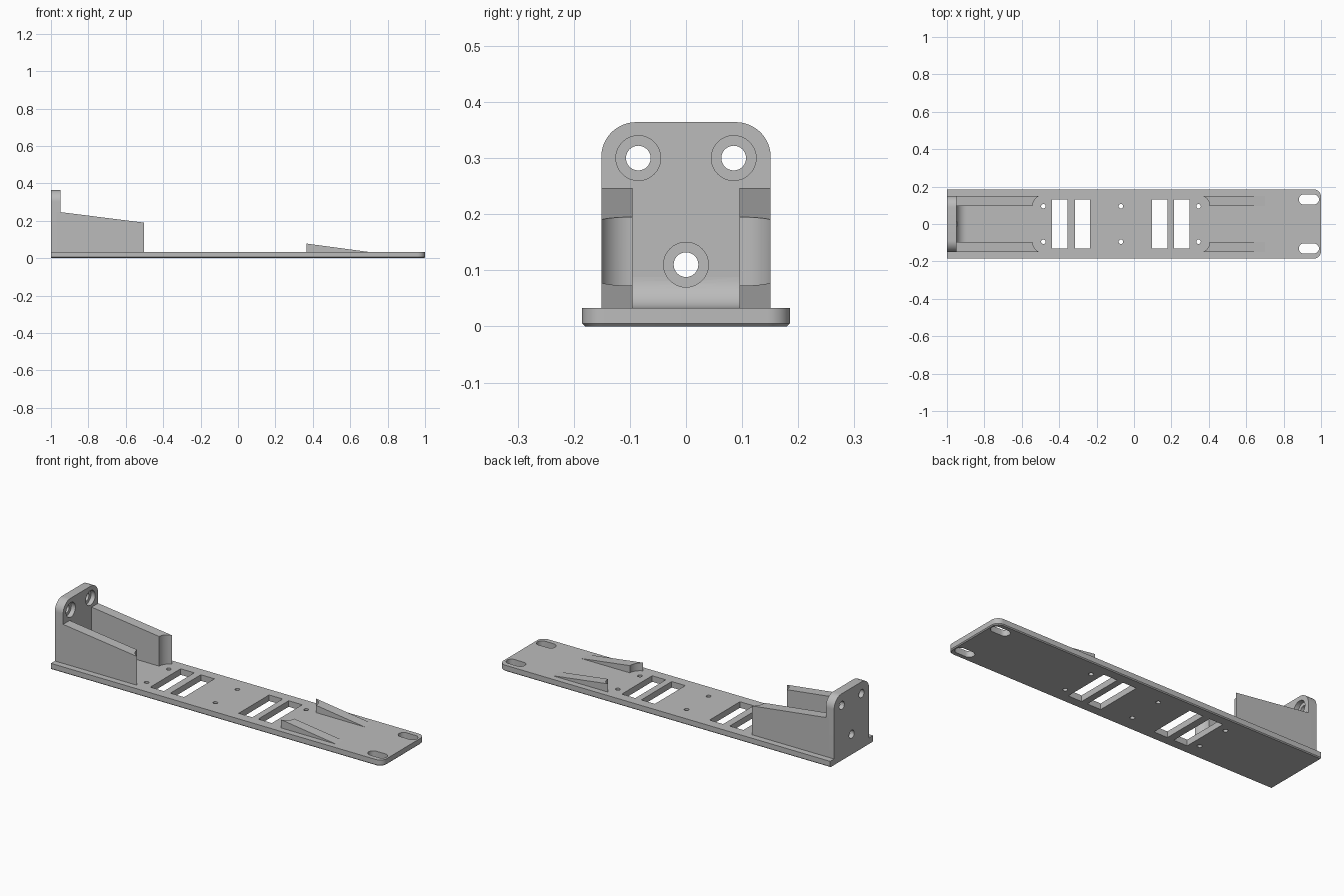
import bpy, bmesh
from math import sin, cos, pi, radians
from mathutils import Vector

cube = bpy.data.objects.get("Cube")
if cube:
    bpy.data.objects.remove(cube)

grey = bpy.data.materials.new("plain grey")
grey.use_nodes = True
grey.diffuse_color = (0.5, 0.5, 0.5, 1)
grey.node_tree.nodes["Principled BSDF"].inputs["Base Color"].default_value = (0.5, 0.5, 0.5, 1)

PLATE_TOP = 0.033
INNER, OUTER = 0.095, 0.151   # rail faces
WALL_FRONT = -0.95


def arc(cx, cy, r, start, end, n=12):
    return [(cx + r * cos(radians(start + (end - start) * i / n)),
             cy + r * sin(radians(start + (end - start) * i / n))) for i in range(n + 1)]


def circle(cx, cy, r):
    return arc(cx, cy, r, 0, 360, 32)[:-1]


def rect(x0, x1, y0, y1):
    return [(x0, y0), (x1, y0), (x1, y1), (x0, y1)]


# Extrude a closed outline along the named axis
def prism(name, outline, lo, hi, axis="z", edit=None):
    place = {"z": lambda u, v, w: (u, v, w),
             "x": lambda u, v, w: (w, u, v),
             "y": lambda u, v, w: (u, w, v)}[axis]
    bm = bmesh.new()
    face = bm.faces.new([bm.verts.new(place(u, v, lo)) for u, v in outline])
    ext = bmesh.ops.extrude_face_region(bm, geom=[face])
    shift = Vector(place(0, 0, hi - lo))
    bmesh.ops.translate(bm, vec=shift, verts=[g for g in ext["geom"] if isinstance(g, bmesh.types.BMVert)])
    if edit:
        edit(bm)
    bmesh.ops.recalc_face_normals(bm, faces=bm.faces)
    mesh = bpy.data.meshes.new(name)
    bm.to_mesh(mesh)
    bm.free()
    obj = bpy.data.objects.new(name, mesh)
    bpy.context.collection.objects.link(obj)
    mesh.materials.append(grey)
    return obj


def activate(obj):
    bpy.ops.object.select_all(action="DESELECT")
    obj.select_set(True)
    bpy.context.view_layer.objects.active = obj


def cut(obj, cutters):
    activate(obj)
    for cutter in cutters:
        mod = obj.modifiers.new("cut", "BOOLEAN")
        mod.operation = "DIFFERENCE"
        mod.solver = "EXACT"
        mod.object = cutter
        bpy.ops.object.modifier_apply(modifier=mod.name)
        bpy.data.objects.remove(cutter)


def smooth(obj):
    activate(obj)
    bpy.ops.object.shade_smooth_by_angle(angle=radians(30))


# Base plate with a chamfered underside and two rounded corners
def chamfer_bottom(bm):
    edges = [e for e in bm.edges if all(v.co.z < 0.001 for v in e.verts)
             and not all(v.co.x < -0.99 for v in e.verts)]
    bmesh.ops.bevel(bm, geom=edges, offset=0.005, segments=1, affect="EDGES")


outline = [(-1, -0.185)] + arc(0.96, -0.145, 0.04, -90, 0) + arc(0.96, 0.145, 0.04, 0, 90) + [(-1, 0.185)]
plate = prism("base_plate", outline, 0, PLATE_TOP, edit=chamfer_bottom)

openings = [rect(x, x + 0.082, -0.131, 0.131) for x in (-0.438, -0.316, 0.096, 0.214)]
for side in (-1, 1):
    openings += [circle(x, side * INNER, 0.012) for x in (-0.485, -0.07, 0.345)]
    y = side * 0.131
    openings.append(arc(0.962, y, 0.027, -90, 90) + arc(0.908, y, 0.027, 90, 270))
cut(plate, [prism("plate_cutter", o, -0.1, 0.1) for o in openings])
smooth(plate)

# Upright end wall with rounded top corners and counterbored holes
outline = [(-OUTER, PLATE_TOP), (OUTER, PLATE_TOP)] + arc(0.089, 0.302, 0.062, 0, 90) + arc(-0.089, 0.302, 0.062, 90, 180)
wall = prism("end_wall", outline, -1, WALL_FRONT, "x")
for y, z in ((-0.085, 0.3), (0.085, 0.3), (0, 0.11)):
    cut(wall, [prism("hole_cutter", circle(y, z, 0.022), -1.1, -0.8, "x"),
               prism("bore_cutter", circle(y, z, 0.04), -0.975, -0.8, "x")])
smooth(wall)

# Concave fillet between the wall and the plate
r = 0.055
profile = [(WALL_FRONT, PLATE_TOP)] + arc(WALL_FRONT + r, PLATE_TOP + r, r, 270, 180)
fillet = prism("wall_fillet", profile, -INNER, INNER, "y")
cut(fillet, [prism("bore_cutter", circle(0, 0.11, 0.04), -1.1, -0.8, "x")])
smooth(fillet)


# Side rails and ramps: sloped tops, ends scooped around the screw holes
def rail(name, side, hole_x, far_x, high, low):
    facing = 1 if far_x > hole_x else -1
    scoop = arc(0, 0, 0.06, 0, 69)
    pts = [(hole_x + facing * u, side * (INNER + v)) for u, v in scoop]
    pts += [(far_x, side * OUTER), (far_x, side * INNER)]
    a, b = Vector((high[0], 0, high[1])), Vector((low[0], 0, low[1]))
    d = b - a

    def slope(bm):
        res = bmesh.ops.bisect_plane(bm, geom=bm.verts[:] + bm.edges[:] + bm.faces[:], plane_co=a,
                                     plane_no=(-d.z, 0, d.x), clear_outer=True)
        rim = [g for g in res["geom_cut"] if isinstance(g, bmesh.types.BMEdge)]
        bmesh.ops.contextual_create(bm, geom=rim)

    smooth(prism(name, pts, 0.025, 0.5, edit=slope))


for label, side in (("right", -1), ("left", 1)):
    rail(label + "_side_rail", side, -0.482, -0.97, (-0.95, 0.246), (-0.503, 0.19))
    rail(label + "_ramp", side, 0.345, 0.7, (0.365, 0.078), (0.7, PLATE_TOP))
